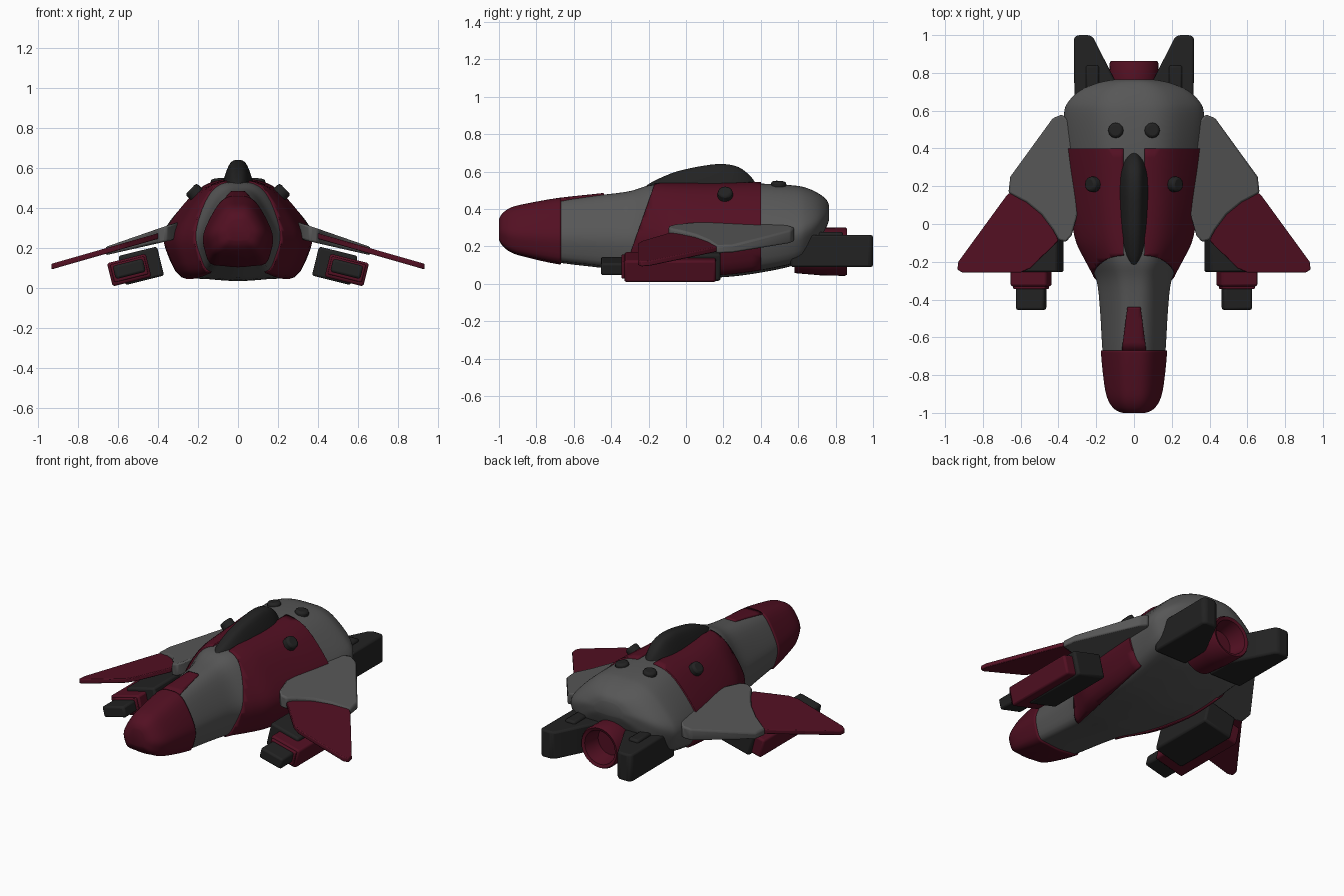
import bpy, bmesh, math
from mathutils import Vector, Matrix

if "Cube" in bpy.data.objects:
    bpy.data.objects.remove(bpy.data.objects["Cube"])


def material(name, rgb):
    m = bpy.data.materials.new(name)
    m.diffuse_color = (*rgb, 1)
    m.use_nodes = True
    m.node_tree.nodes["Principled BSDF"].inputs["Base Color"].default_value = m.diffuse_color
    return m


RED = material("dark red", (0.085, 0.005, 0.016))
GRAY = material("mid gray", (0.095, 0.095, 0.095))
DARK = material("near black", (0.016, 0.016, 0.016))


def finish(name, bm, mat, mirror=False, bevel=0, solid=0, angle=35):
    bmesh.ops.recalc_face_normals(bm, faces=bm.faces)
    me = bpy.data.meshes.new(name)
    bm.to_mesh(me)
    bm.free()
    ob = bpy.data.objects.new(name, me)
    bpy.context.collection.objects.link(ob)
    me.materials.append(mat)
    if solid:
        s = ob.modifiers.new("thickness", 'SOLIDIFY')
        s.thickness, s.offset = solid, -1
    if bevel:
        b = ob.modifiers.new("bevel", 'BEVEL')
        b.width, b.segments, b.limit_method = bevel, 2, 'ANGLE'
    if mirror:
        ob.modifiers.new("mirror", 'MIRROR')
    bpy.ops.object.select_all(action='DESELECT')
    ob.select_set(True)
    bpy.context.view_layer.objects.active = ob
    bpy.ops.object.shade_smooth_by_angle(angle=math.radians(angle))
    return ob


def spline(pts, n, closed=False):
    """Catmull-Rom curve through points of any dimension."""
    out, k = [], len(pts)
    get = (lambda i: pts[i % k]) if closed else (lambda i: pts[max(0, min(k - 1, i))])
    for i in range(k if closed else k - 1):
        for j in range(n):
            t = j / n
            out.append([0.5 * (2*b + (c-a)*t + (2*a-5*b+4*c-d)*t*t + (3*b-a-3*c+d)*t**3)
                        for a, b, c, d in zip(get(i-1), get(i), get(i+1), get(i+2))])
    if not closed:
        out.append(list(pts[-1]))
    return out


def loft(half, stations):
    """Skin a mirrored half section over stations (y, half width, bottom, top)."""
    ring = spline(half + [(-x, z) for x, z in half[-2:0:-1]], 3, True)
    bm = bmesh.new()
    rows = [[bm.verts.new((x * w, y, zb + z * (zt - zb))) for x, z in ring]
            for y, w, zb, zt in spline(stations, 4)]
    n = len(ring)
    for a, b in zip(rows, rows[1:]):
        for i in range(n):
            bm.faces.new((a[i], a[(i+1) % n], b[(i+1) % n], b[i]))
    bm.faces.new(rows[0])
    bm.faces.new(rows[-1])
    bmesh.ops.recalc_face_normals(bm, faces=bm.faces)
    return bm


def box(name, mat, x, z, w, h, y0, y1, tilt=0, bevel=0.012):
    bm = bmesh.new()
    m = (Matrix.Translation((x, (y0+y1)/2, z)) @ Matrix.Rotation(math.radians(tilt), 4, 'Y')
         @ Matrix.Diagonal((w, y1-y0, h, 1)))
    bmesh.ops.create_cube(bm, size=1, matrix=m)
    return finish(name, bm, mat, True, bevel)


def plate(name, mat, outline, zmid, thick, bevel):
    """Top-view outline given height and thickness as functions of x."""
    bm = bmesh.new()
    top = [bm.verts.new((x, y, zmid(x) + thick(x)/2)) for x, y in outline]
    low = [bm.verts.new((x, y, zmid(x) - thick(x)/2)) for x, y in outline]
    bm.faces.new(top)
    bm.faces.new(low[::-1])
    n = len(top)
    for i in range(n):
        bm.faces.new((top[i], low[i], low[(i+1) % n], top[(i+1) % n]))
    return finish(name, bm, mat, True, bevel)


# fuselage
SECTION = [(0, 0), (.45, .02), (.8, .05), (.95, .23), (1, .42), (.85, .63),
           (.56, .88), (.3, .985), (0, 1)]
HULL = [(-.992, .055, .24, .34), (-.975, .095, .21, .37), (-.93, .128, .175, .4),
        (-.85, .148, .15, .42), (-.68, .166, .113, .45), (-.45, .18, .085, .475),
        (-.3, .198, .065, .495), (-.2, .245, .052, .525), (-.1, .295, .045, .53),
        (.02, .322, .038, .53), (.2, .347, .035, .53), (.4, .362, .06, .535),
        (.58, .37, .1, .525), (.65, .345, .15, .51), (.71, .28, .22, .482),
        (.75, .18, .3, .45), (.765, .1, .34, .42)]
hull = finish("fuselage", loft(SECTION, HULL), GRAY)


def shell(name, mat, planes, mirror=False, lift=0.009):
    """Raised armour cut from the hull surface; planes are (point, normal kept)."""
    bm = bmesh.new()
    bm.from_mesh(hull.data)
    bm.normal_update()
    for v, nrm in [(v, v.normal.copy()) for v in bm.verts]:
        v.co += nrm * lift
    for co, no in planes:
        bmesh.ops.bisect_plane(bm, geom=bm.verts[:] + bm.edges[:] + bm.faces[:],
                               plane_co=co, plane_no=no, clear_inner=True)
    return finish(name, bm, mat, mirror, 0, 0.02)


# red armour on hull sides, nose cap and nose tongue
shell("side_panel", RED, [((0, .4, 0), (0, -1, 0)), ((.055, 0, 0), (1, 0, 0)),
                          ((0, -.25, .3), (0, .94, -.33)),
                          ((.2667, 0, 0), (.75, -.15, .66))], True)
shell("nose_cap", RED, [((0, -.67, 0), (0, -1, 0))])
shell("nose_tongue", RED, [((0, -.67, 0), (0, 1, 0)), ((0, -.44, 0), (0, -1, 0)),
                           ((0, 0, .35), (0, 0, 1)),
                           ((.065, -.67, 0), (-1, -.13, 0)),
                           ((-.065, -.67, 0), (1, -.13, 0))])

# canopy
CANOPY = [(0, 0), (.6, 0), (1, .02), (.87, .38), (.58, .8), (.32, .97), (0, 1)]
finish("canopy", loft(CANOPY, [
    (-.225, .02, .47, .515), (-.17, .055, .48, .55), (-.05, .074, .48, .6),
    (.1, .082, .48, .632), (.2, .083, .48, .64), (.28, .077, .48, .624),
    (.34, .057, .48, .58), (.378, .025, .48, .53)]), DARK)

# round knobs on the back
for name, pos, axis in (("rear_knob", (.095, .495, .518), (.1, .05, 1)),
                        ("side_knob", (.215, .21, .475), (.72, 0, .7))):
    bm = bmesh.new()
    rot = Vector((0, 0, 1)).rotation_difference(Vector(axis)).to_matrix().to_4x4()
    bmesh.ops.create_cone(bm, cap_ends=True, segments=12, radius1=.042, radius2=.04,
                          depth=.06, matrix=Matrix.Translation(pos) @ rot)
    finish(name, bm, DARK, True, 0.012)


# wings: thick inner part and thin swept-forward tip
def wing_z(x):
    return .268 - .287 * (x - .37)


plate("wing_root", GRAY,
      [(.3, .5), (.38, .58), (.43, .56), (.655, .25), (.665, .165), (.57, .115),
       (.49, .05), (.43, -.03), (.4, -.085), (.36, -.095), (.33, -.06), (.3, .05)],
      wing_z, lambda x: .085 - .12 * (x - .3), 0.01)
plate("wing_tip", RED,
      [(.64, .18), (.675, .15), (.93, -.2), (.935, -.24), (.91, -.257), (.6, -.257),
       (.55, -.235), (.4, -.09), (.42, 0), (.5, .1)],
      wing_z, lambda x: .028, 0.005)

# gun pods under the wings
box("gun_pod", RED, .545, .089, .2, .12, -.33, .16, 14)
box("gun_bracket", DARK, .485, .11, .2, .15, -.255, .185, 14)
box("gun_barrel", DARK, .545, .095, .155, .068, -.455, -.3, 14)
box("gun_collar", RED, .545, .092, .175, .092, -.345, -.3, 14, 0.006)

# tail boosters
plate("tail_booster", DARK,
      [(.315, .56), (.318, .985), (.3, 1), (.235, 1), (.215, .985), (.09, .74), (.09, .56)],
      lambda x: .175, lambda x: .172, 0.025)
box("booster_block", DARK, .22, .25, .07, .055, .7, .84)

# engine nozzle, a hollow tube
bm = bmesh.new()
rows = [[bm.verts.new((r * math.cos(i * math.tau / 32), y, .172 + r * math.sin(i * math.tau / 32)))
         for i in range(32)]
        for r, y in ((.115, .58), (.127, .72), (.13, .85), (.123, .862), (.105, .855), (.085, .75))]
for a, b in zip(rows, rows[1:]):
    for i in range(32):
        bm.faces.new((a[i], a[(i+1) % 32], b[(i+1) % 32], b[i]))
bm.faces.new(rows[0])
bm.faces.new(rows[-1])
finish("engine_nozzle", bm, RED)
